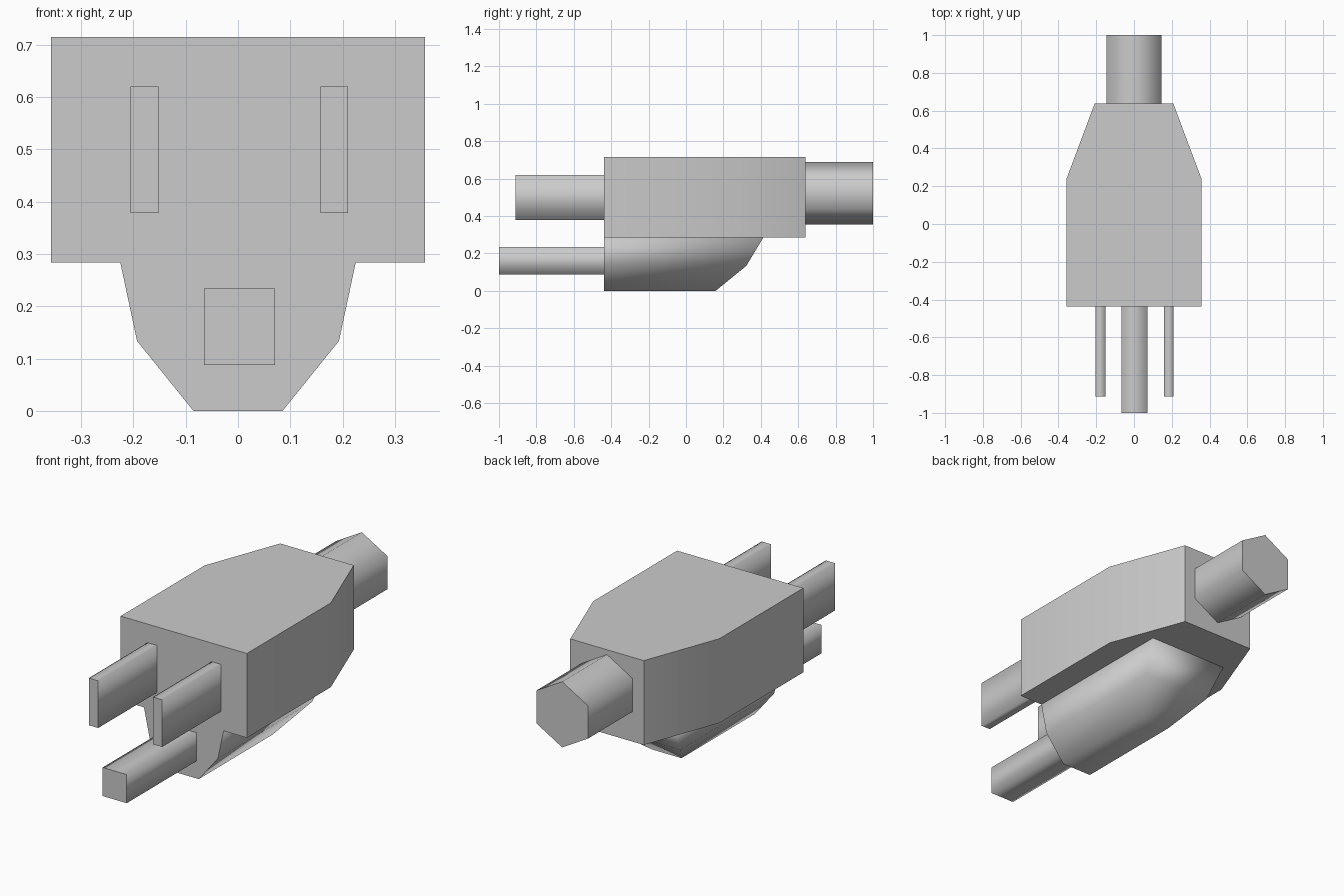
import bpy, bmesh, math

cube = bpy.data.objects.get("Cube")
if cube:
    bpy.data.objects.remove(cube, do_unlink=True)

grey = bpy.data.materials.new("plain grey")
grey.use_nodes = True
grey.diffuse_color = (0.6, 0.6, 0.6, 1)
for node in grey.node_tree.nodes:
    if node.type == "BSDF_PRINCIPLED":
        node.inputs["Base Color"].default_value = grey.diffuse_color


def finish(name, bm):
    bmesh.ops.recalc_face_normals(bm, faces=bm.faces)
    mesh = bpy.data.meshes.new(name)
    bm.to_mesh(mesh)
    bm.free()
    mesh.materials.append(grey)
    obj = bpy.data.objects.new(name, mesh)
    bpy.context.collection.objects.link(obj)
    return obj


def loft(name, start, end, end_cap=True):
    """Join two rings with smooth walls and flat caps."""
    bm = bmesh.new()
    a = [bm.verts.new(p) for p in start]
    b = [bm.verts.new(p) for p in end]
    n = len(a)
    for i in range(n):
        j = (i + 1) % n
        bm.faces.new((a[i], a[j], b[j], b[i])).smooth = True
    bm.faces.new(a)
    if end_cap:
        bm.faces.new(b)
    else:  # stepped sloping end, joined across in strips
        for i in range(n // 2 - 1):
            bm.faces.new((b[i], b[i + 1], b[n - 2 - i], b[n - 1 - i])).smooth = True
    return finish(name, bm)


def bar(name, section, y0, y1):
    return loft(name, [(x, y0, z) for x, z in section],
                [(x, y1, z) for x, z in section])


def rect(x0, x1, z0, z1):
    return [(x0, z0), (x1, z0), (x1, z1), (x0, z1)]


# Main body, tapering toward the cord
outline = [(-0.357, -0.438), (0.357, -0.438), (0.357, 0.24),
           (0.208, 0.638), (-0.208, 0.638), (-0.357, 0.24)]
body = loft("plug_body", [(x, y, 0.284) for x, y in outline],
            [(x, y, 0.715) for x, y in outline])
bpy.ops.object.select_all(action="DESELECT")
body.select_set(True)
bpy.context.view_layer.objects.active = body
bpy.ops.object.shade_smooth_by_angle(angle=math.radians(30))

# Lower grip with a sloping back: half width, height, back end
half = [(0.225, 0.284, 0.413), (0.193, 0.134, 0.323), (0.085, 0, 0.158)]
ring = [(-x, z, y) for x, z, y in half] + half[::-1]
loft("lower_grip", [(x, -0.438, z) for x, z, y in ring],
     [(x, y, z) for x, z, y in ring], end_cap=False)

# Six-sided cord stub
hexagon = [(0.168 * math.sin(math.tau * i / 6),
            0.522 + 0.168 * math.cos(math.tau * i / 6)) for i in range(6)]
bar("cord", hexagon, 0.6, 1.0)

# Flat blades and ground pin
bar("right_blade", rect(-0.205, -0.152, 0.379, 0.62), -0.912, -0.4)
bar("left_blade", rect(0.158, 0.21, 0.379, 0.62), -0.912, -0.4)
bar("ground_pin", rect(-0.065, 0.071, 0.088, 0.234), -1.0, -0.4)
